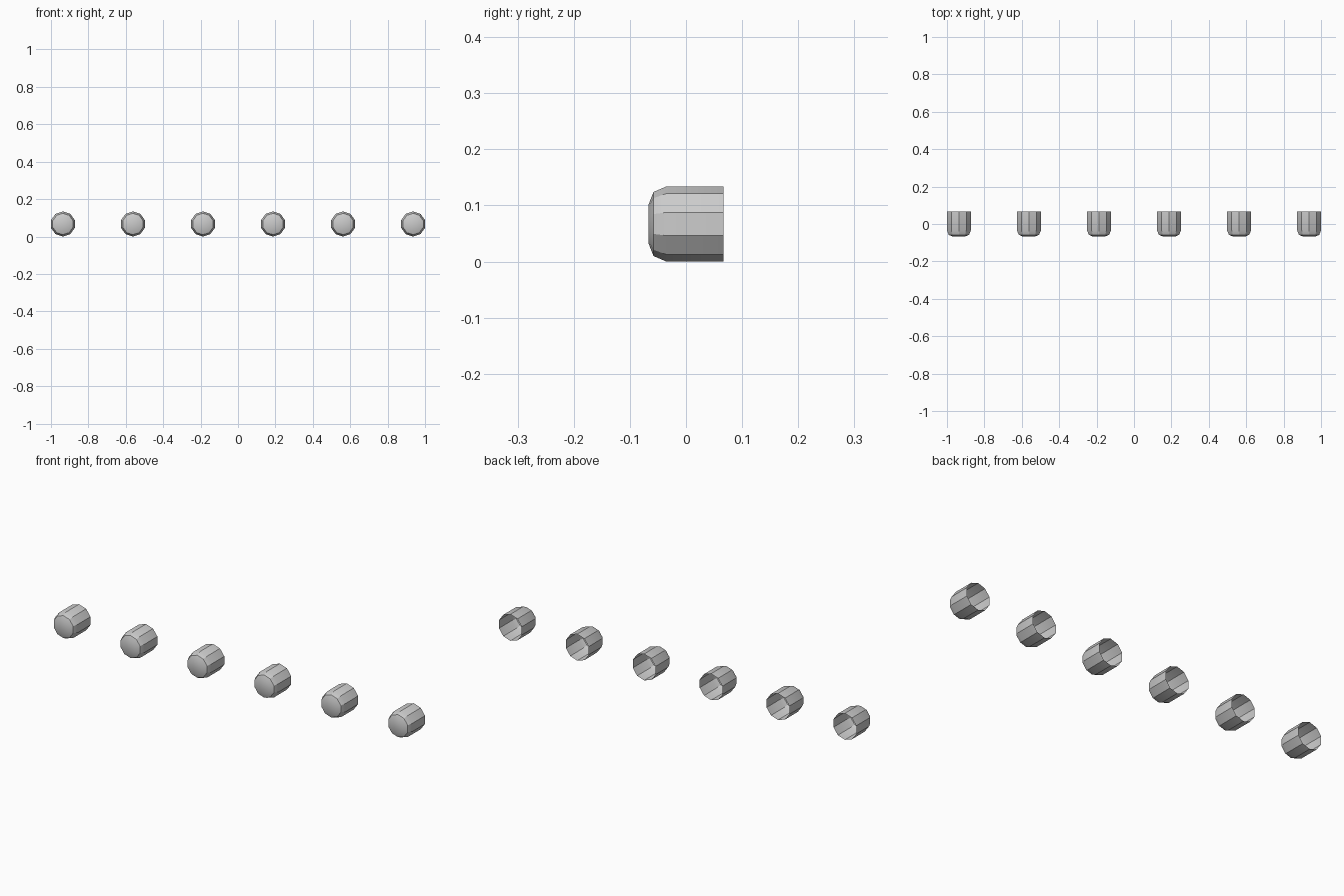
import bpy, bmesh, math

if "Cube" in bpy.data.objects:
    bpy.data.objects.remove(bpy.data.objects["Cube"])

R = 0.067
# (y, radius) from the open back to the rounded front
PROFILE = [(0.067, R), (-0.035, R), (-0.058, 0.057), (-0.067, 0.034)]
SIDES = 10
COUNT = 6
SPACING = 0.3745


def make_cap(name, x):
    # ten-sided shell, open at the back, chamfered closed front
    bm = bmesh.new()
    rings = []
    for y, r in PROFILE:
        ring = []
        for i in range(SIDES):
            a = 2 * math.pi * i / SIDES
            ring.append(bm.verts.new((r * math.sin(a), y, r * math.cos(a))))
        rings.append(ring)
    for a, b in zip(rings, rings[1:]):
        for i in range(SIDES):
            j = (i + 1) % SIDES
            bm.faces.new((a[i], a[j], b[j], b[i]))
    bm.faces.new(rings[-1])
    bmesh.ops.recalc_face_normals(bm, faces=bm.faces)
    # make sure the front disc faces -y
    bm.faces.ensure_lookup_table()
    if bm.faces[-1].normal.y > 0:
        bmesh.ops.reverse_faces(bm, faces=bm.faces)
    mesh = bpy.data.meshes.new(name)
    bm.to_mesh(mesh)
    bm.free()
    ob = bpy.data.objects.new(name, mesh)
    ob.location = (x, 0, R)
    bpy.context.collection.objects.link(ob)
    bpy.ops.object.select_all(action='DESELECT')
    ob.select_set(True)
    bpy.context.view_layer.objects.active = ob
    bpy.ops.object.shade_smooth_by_angle(angle=math.radians(30))


# row of six identical caps
for k in range(COUNT):
    make_cap(f"round_cap_{k + 1}", (k - (COUNT - 1) / 2) * SPACING)
